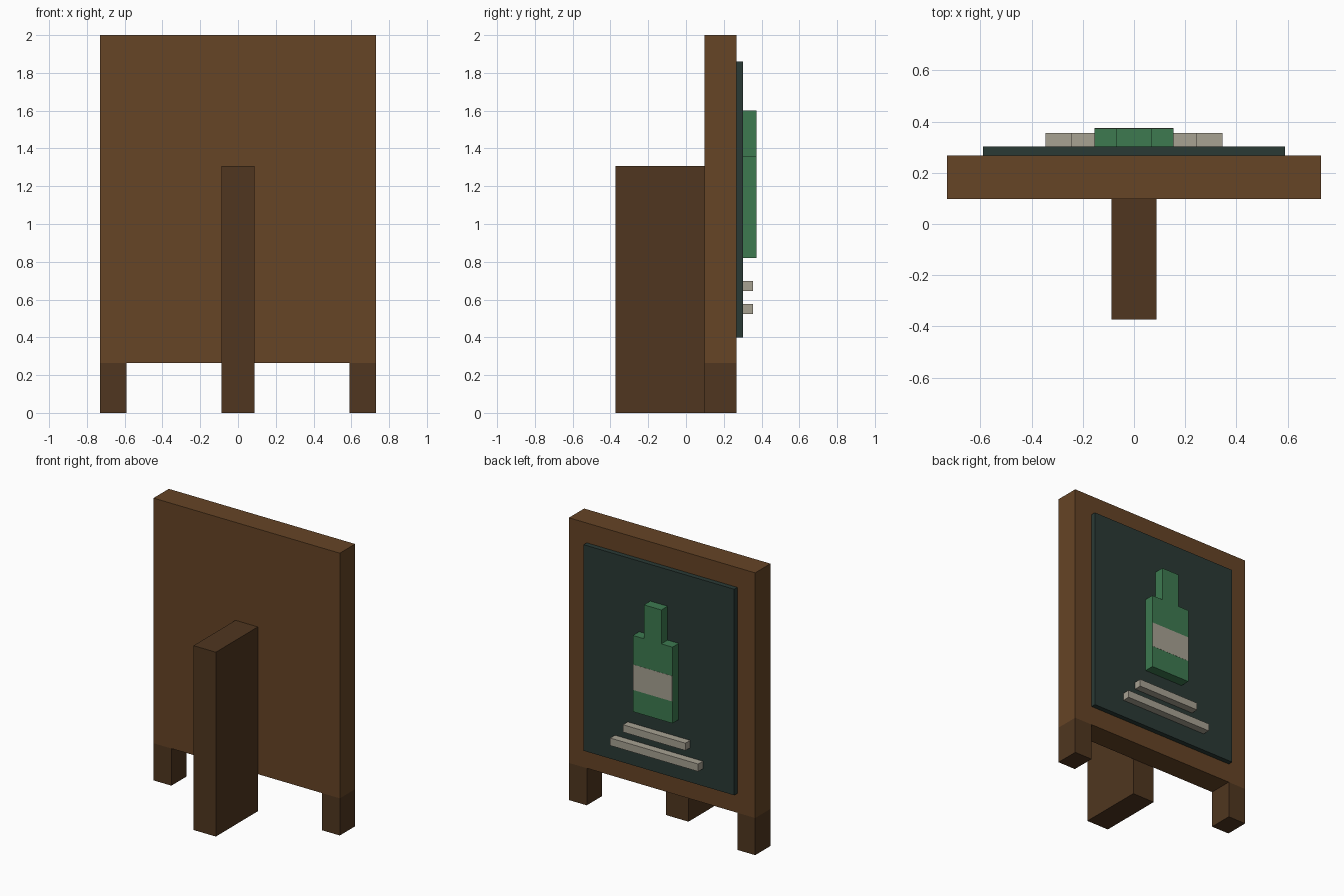
import bpy, bmesh
from mathutils import Matrix

if "Cube" in bpy.data.objects:
    bpy.data.objects.remove(bpy.data.objects["Cube"])


def material(name, r, g, b):
    m = bpy.data.materials.new(name)
    m.diffuse_color = (r, g, b, 1)
    m.use_nodes = True
    m.node_tree.nodes["Principled BSDF"].inputs["Base Color"].default_value = m.diffuse_color
    return m


WOOD = material("wood", 0.133, 0.058, 0.019)
DARK_WOOD = material("dark_wood", 0.080, 0.037, 0.014)
SLATE = material("slate", 0.023, 0.042, 0.036)
GREEN = material("green", 0.047, 0.195, 0.081)
CHALK = material("chalk", 0.39, 0.36, 0.29)


def box(name, mat, x, y, z):
    """Axis-aligned box from (min, max) ranges."""
    bm = bmesh.new()
    bmesh.ops.create_cube(bm, size=1)
    size = [r[1] - r[0] for r in (x, y, z)]
    mid = [(r[0] + r[1]) / 2 for r in (x, y, z)]
    bm.transform(Matrix.Diagonal((*size, 1)))
    me = bpy.data.meshes.new(name)
    bm.to_mesh(me)
    bm.free()
    me.materials.append(mat)
    ob = bpy.data.objects.new(name, me)
    ob.location = mid
    bpy.context.collection.objects.link(ob)
    return ob


def centred(name, mat, half, y, z):
    return box(name, mat, (-half, half), y, z)


BOARD_Y = (0.097, 0.268)
PANEL_Y = (0.268, 0.303)
BOTTLE_Y = (0.303, 0.373)
SLAT_Y = (0.303, 0.356)

# Frame board and its supports
centred("board", WOOD, 0.73, BOARD_Y, (0.263, 2.0))
box("left_foot", DARK_WOOD, (-0.73, -0.59), BOARD_Y, (0, 0.263))
box("right_foot", DARK_WOOD, (0.59, 0.73), BOARD_Y, (0, 0.263))
centred("rear_prop", DARK_WOOD, 0.0875, (-0.373, 0.097), (0, 1.306))

# Writing panel
centred("panel", SLATE, 0.59, PANEL_Y, (0.40, 1.86))

# Bottle emblem with a label laid flush on its face
centred("bottle_body", GREEN, 0.155, BOTTLE_Y, (0.82, 1.36))
centred("bottle_neck", GREEN, 0.068, BOTTLE_Y, (1.36, 1.60))
centred("bottle_label", CHALK, 0.154, (0.34, 0.374), (0.975, 1.155))

# Chalk lines below the bottle
centred("upper_line", CHALK, 0.245, SLAT_Y, (0.645, 0.697))
centred("lower_line", CHALK, 0.345, SLAT_Y, (0.523, 0.576))
